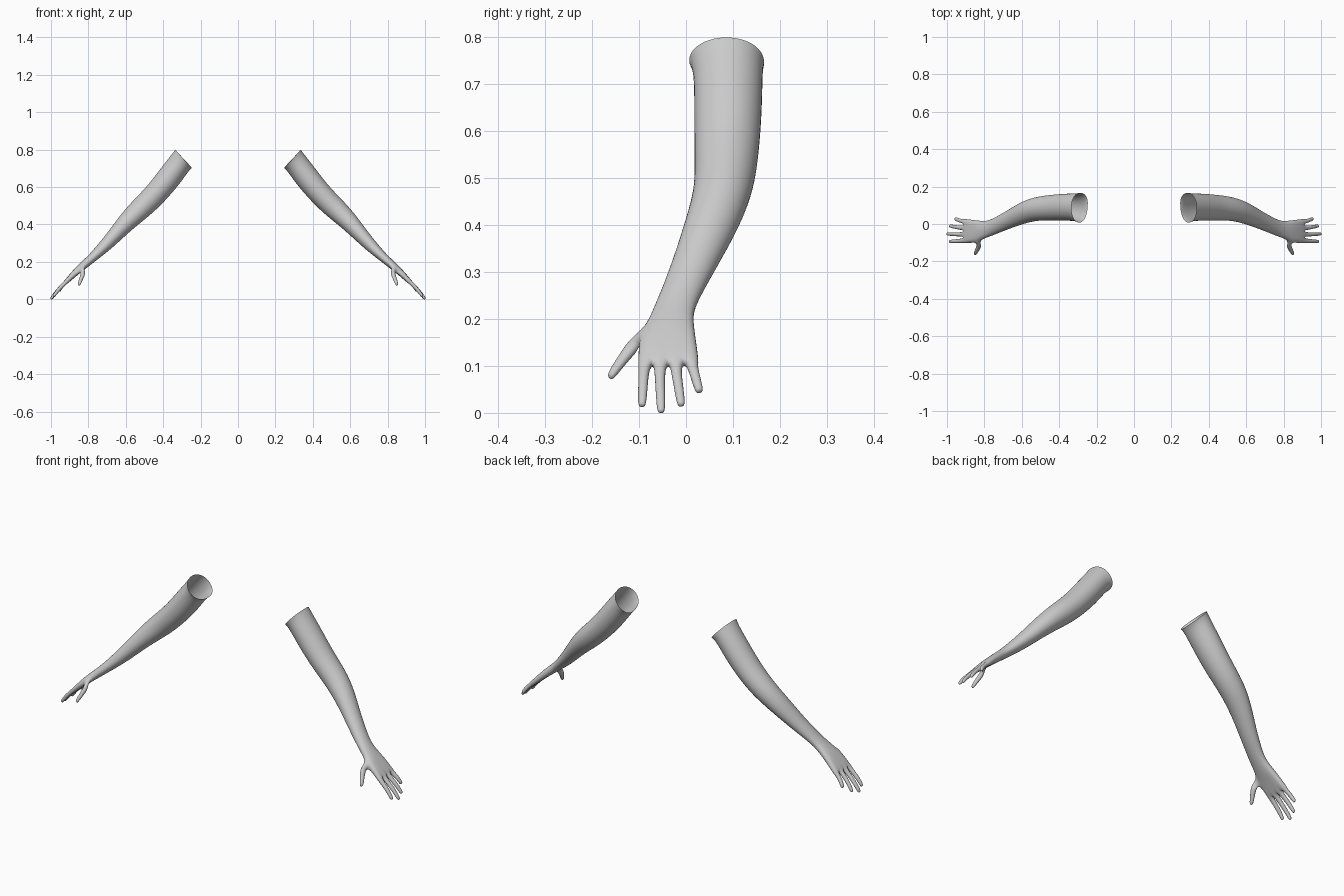
import bpy, bmesh, math
from mathutils import Vector

if "Cube" in bpy.data.objects:
    bpy.data.objects.remove(bpy.data.objects["Cube"])

skin = bpy.data.materials.new("plain_grey")
skin.diffuse_color = (0.6, 0.6, 0.6, 1)
skin.use_nodes = True
skin.node_tree.nodes["Principled BSDF"].inputs["Base Color"].default_value = skin.diffuse_color

# Cross-sections from shoulder to knuckles:
# upper x, z, lower x, z, front y, back y, flatness (0 oval, 1 slab)
SECTIONS = [
    (0.335, 0.800, 0.250, 0.703, 0.007, 0.165, 0),
    (0.352, 0.777, 0.265, 0.685, 0.017, 0.163, 0),
    (0.425, 0.684, 0.313, 0.615, 0.018, 0.162, 0),
    (0.489, 0.599, 0.396, 0.519, 0.018, 0.156, 0),
    (0.572, 0.517, 0.475, 0.445, 0.020, 0.145, 0),
    (0.634, 0.444, 0.565, 0.375, 0.000, 0.118, 0),
    (0.702, 0.350, 0.650, 0.295, -0.028, 0.070, 0),
    (0.762, 0.277, 0.715, 0.240, -0.053, 0.035, 0),
    (0.802, 0.232, 0.767, 0.201, -0.071, 0.014, 0.2),
    (0.843, 0.195, 0.813, 0.165, -0.086, 0.017, 0.6),
    (0.873, 0.164, 0.848, 0.139, -0.099, 0.021, 0.9),
    (0.915, 0.117, 0.895, 0.097, -0.102, 0.027, 1.0),
]
# Fingers: base y, z and tip y, z
FINGERS = [
    (-0.090, 0.088, -0.094, 0.015),
    (-0.056, 0.086, -0.053, 0.002),
    (-0.021, 0.090, -0.010, 0.016),
    (0.014, 0.098, 0.029, 0.045),
]
UP = Vector((1, 0, 1)).normalized()   # direction of the back of the hand


def section_ring(bm, sec, side):
    """Ten points: five along the upper half, five back along the lower half."""
    ux, uz, lx, lz, y0, y1, flat = sec
    mid = Vector(((ux + lx) / 2, (y0 + y1) / 2, (uz + lz) / 2))
    half = Vector(((ux - lx) / 2, 0, (uz - lz) / 2))
    grow = 1.068 - 0.04 * flat
    ring = []
    for k in range(10):
        i, sign = (k, 1) if k < 5 else (9 - k, -1)
        a = math.radians(162 - 36 * i)
        y = (1 - flat) * math.cos(a) + flat * (i / 2 - 1)
        edge = 0.85 if i in (0, 4) else 1.0
        h = sign * ((1 - flat) * math.sin(a) + flat * edge)
        p = mid + half * h * grow + Vector((0, y * (y1 - y0) / 2 * grow, 0))
        ring.append(bm.verts.new((p.x * side, p.y, p.z)))
    return ring


def digit(bm, base, path, side):
    """Extend a four-sided opening along a path of (centre, half width, half thickness)."""
    prev = base
    for n, (c, w, t) in enumerate(path):
        a, b = path[max(n - 1, 0)][0], path[min(n + 1, len(path) - 1)][0]
        across = UP.cross(b - a).normalized()
        ring = []
        for sw, su in ((-1, 1), (1, 1), (1, -1), (-1, -1)):
            p = c + across * w * sw * 1.09 + UP * t * su * 1.09
            ring.append(bm.verts.new((p.x * side, p.y, p.z)))
        for k in range(4):
            j = (k + 1) % 4
            bm.faces.new((prev[k], prev[j], ring[j], ring[k]))
        prev = ring
    bm.faces.new(prev)


def build_arm(name, side):
    bm = bmesh.new()
    rings = [section_ring(bm, s, side) for s in SECTIONS]

    # small flared lip at the lower back of the open sleeve end
    for k, push in ((5, 0.006), (6, 0.010)):
        rings[0][k].co += Vector((-side * push, push * 0.5, -push * 0.6))

    # arm and palm surface, leaving the thumb opening
    for r in range(len(rings) - 1):
        for k in range(10):
            if r == 9 and k == 9:
                continue
            j = (k + 1) % 10
            bm.faces.new((rings[r][k], rings[r][j], rings[r + 1][j], rings[r + 1][k]))

    # fingers
    end = rings[-1]
    for i, (by, bz, ty, tz) in enumerate(FINGERS):
        path = []
        for t, w, bow in ((0, 0.0108, 1.012), (0.45, 0.0100, 1.013),
                          (0.9, 0.0090, 1.004), (1.02, 0.0060, 1.001)):
            z = bz + (tz - bz) * t
            path.append((Vector((bow - z, by + (ty - by) * t, z)), w, w * 0.95))
        digit(bm, (end[i], end[i + 1], end[8 - i], end[9 - i]), path, side)

    # thumb
    a, b = rings[9], rings[10]
    digit(bm, (a[0], b[0], b[9], a[9]), [
        (Vector((0.826, -0.112, 0.144)), 0.0155, 0.0135),
        (Vector((0.836, -0.133, 0.117)), 0.0115, 0.0110),
        (Vector((0.848, -0.156, 0.085)), 0.0098, 0.0095),
        (Vector((0.852, -0.163, 0.074)), 0.0060, 0.0060)], side)

    bmesh.ops.recalc_face_normals(bm, faces=bm.faces)
    for f in bm.faces:
        f.smooth = True
    mesh = bpy.data.meshes.new(name)
    bm.to_mesh(mesh)
    bm.free()
    mesh.materials.append(skin)
    ob = bpy.data.objects.new(name, mesh)
    bpy.context.collection.objects.link(ob)
    sub = ob.modifiers.new("smooth_form", 'SUBSURF')
    sub.levels = sub.render_levels = 2


build_arm("right_side_arm", 1)
build_arm("left_side_arm", -1)
